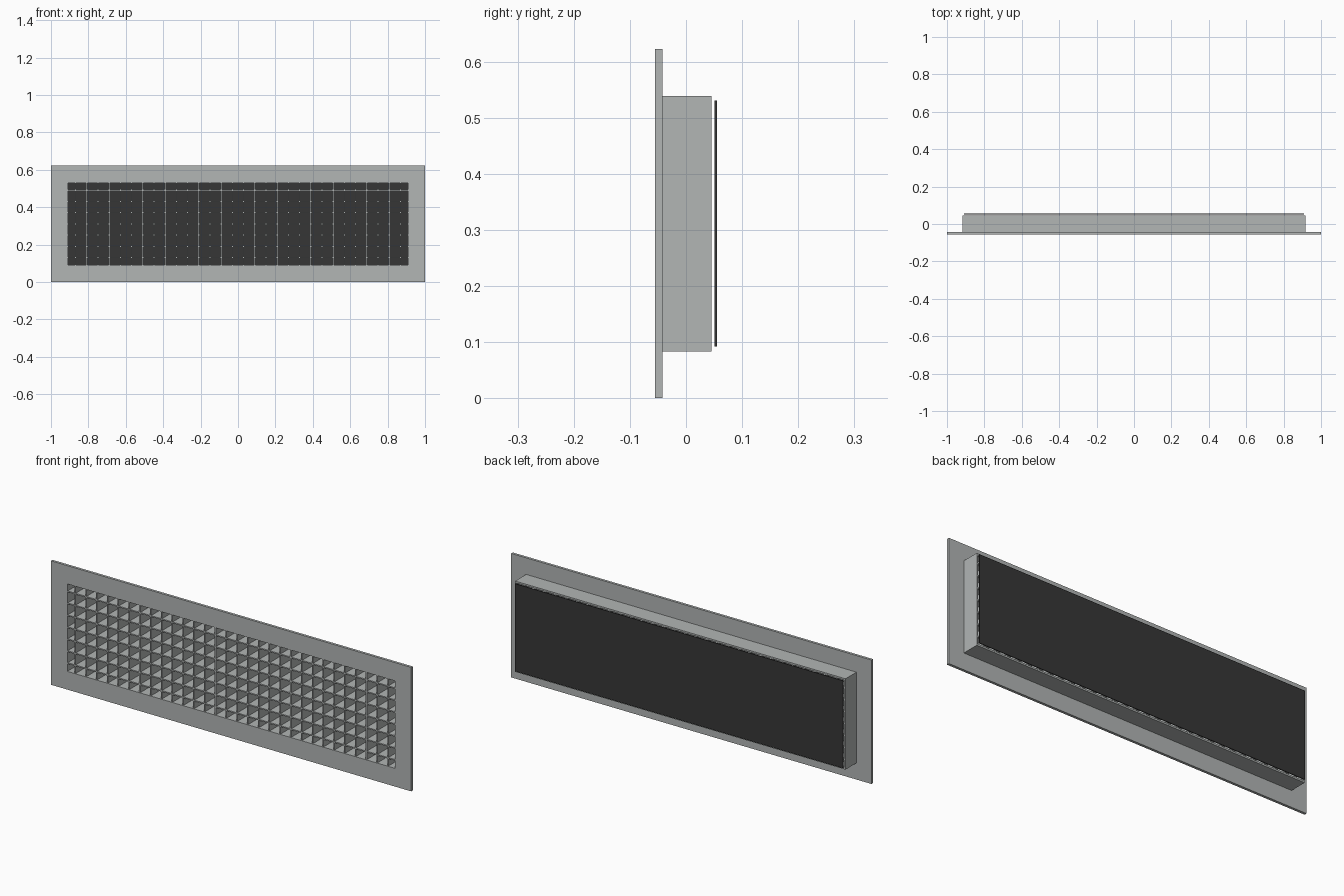
import bpy, bmesh

if "Cube" in bpy.data.objects:
    bpy.data.objects.remove(bpy.data.objects["Cube"])

def material(name, rgb):
    m = bpy.data.materials.new(name)
    m.diffuse_color = (*rgb, 1)
    m.use_nodes = True
    m.node_tree.nodes["Principled BSDF"].inputs["Base Color"].default_value = m.diffuse_color
    return m

GREY = material("painted_grey", (0.445, 0.465, 0.46))
BLACK = material("filter_black", (0.037, 0.037, 0.037))
ZC = 0.311                      # height of the grille centre
OPEN_X, OPEN_Z = 0.909, 0.2195  # half size of the opening

def finish(name, bm, mat):
    bmesh.ops.recalc_face_normals(bm, faces=bm.faces)
    me = bpy.data.meshes.new(name)
    bm.to_mesh(me)
    bm.free()
    me.materials.append(mat)
    ob = bpy.data.objects.new(name, me)
    bpy.context.collection.objects.link(ob)
    return ob

def add_box(bm, x0, x1, y0, y1, z0, z1):
    vs = bmesh.ops.create_cube(bm, size=1)["verts"]
    for v in vs:
        v.co = (x1 if v.co.x > 0 else x0,
                y1 if v.co.y > 0 else y0,
                z1 if v.co.z > 0 else z0)

def frame(name, hx, hz, y0, y1, mat):
    """Rectangular ring around the opening, extruded from y0 to y1."""
    bm = bmesh.new()
    corners = [(-1, -1), (1, -1), (1, 1), (-1, 1)]
    rings = [[bm.verts.new((sx * ax, y, ZC + sz * az)) for sx, sz in corners]
             for ax, az, y in ((hx, hz, y0), (hx, hz, y1),
                               (OPEN_X, OPEN_Z, y1), (OPEN_X, OPEN_Z, y0))]
    for a, b in zip(rings, rings[1:] + rings[:1]):
        for i in range(4):
            j = (i + 1) % 4
            bm.faces.new((a[i], a[j], b[j], b[i]))
    return finish(name, bm, mat)

# Front flange and the duct collar behind it
frame("front_flange", 1.0, ZC, -0.055, -0.042, GREY)
frame("duct_collar", 0.917, 0.228, -0.042, 0.045, GREY)

# Egg-crate core: crossing thin blades
PITCH, T = 0.06, 0.003
Y0, Y1 = -0.052, 0.044
bm = bmesh.new()
for i in range(30):
    x = (i - 14.5) * PITCH * 0.998
    add_box(bm, x - T, x + T, Y0, Y1, ZC - OPEN_Z - 0.002, ZC + OPEN_Z + 0.002)
finish("vertical_blades", bm, GREY)

bm = bmesh.new()
for i in range(7):
    z = ZC + (i - 3) * PITCH
    add_box(bm, -OPEN_X - 0.002, OPEN_X + 0.002, Y0, Y1, z - T, z + T)
finish("horizontal_blades", bm, GREY)

# Dark filter sheet just behind the collar
bm = bmesh.new()
add_box(bm, -0.91, 0.91, 0.051, 0.055, 0.092, 0.531)
finish("filter_panel", bm, BLACK)
